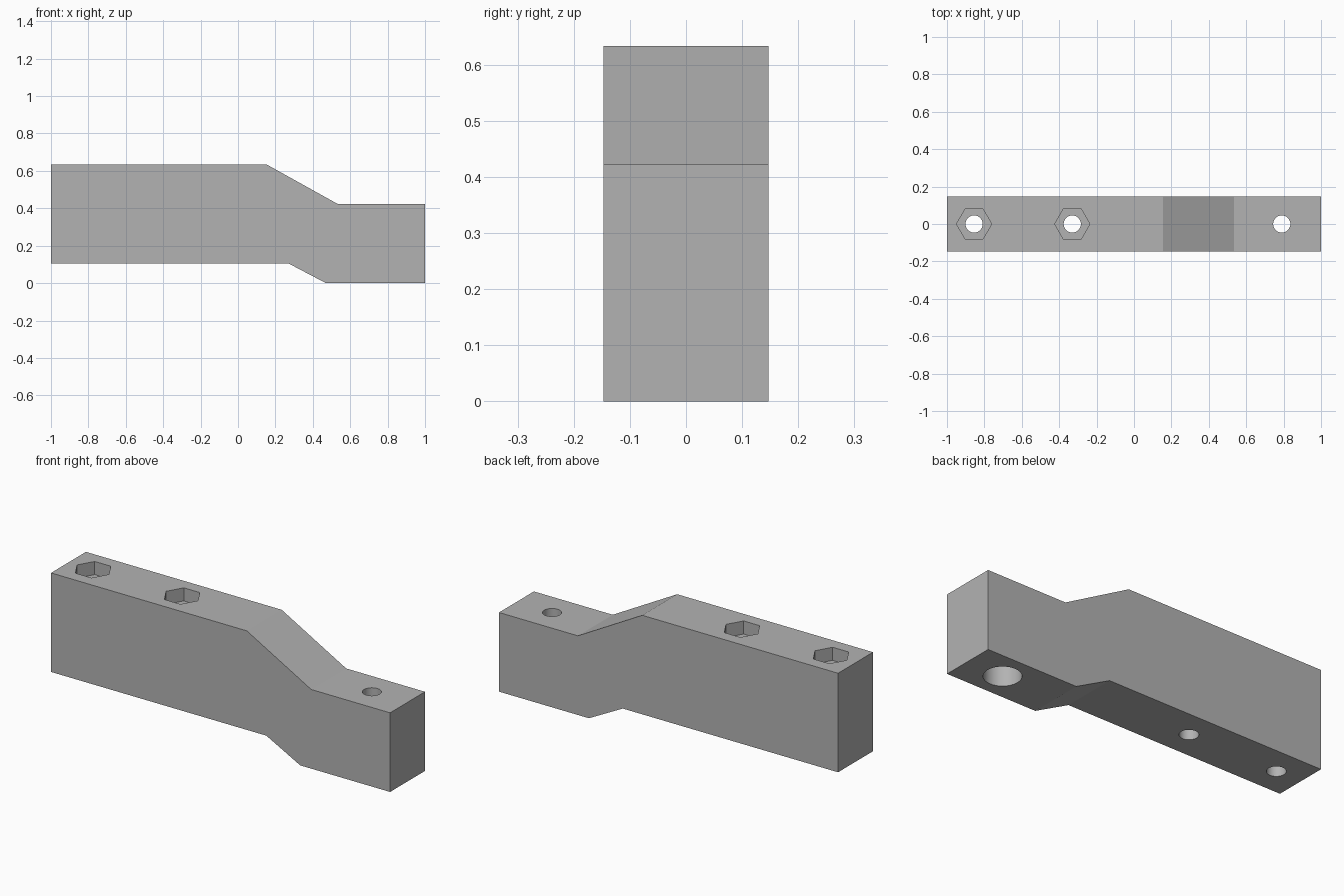
import bpy
import bmesh
import math

cube = bpy.data.objects.get("Cube")
if cube:
    bpy.data.objects.remove(cube, do_unlink=True)

HALF_DEPTH = 0.147
TOP = 0.633
STEP_TOP = 0.422
BELLY = 0.105

grey = bpy.data.materials.new("mid grey")
grey.use_nodes = True
colour = (0.45, 0.45, 0.45, 1)
grey.diffuse_color = colour
grey.node_tree.nodes["Principled BSDF"].inputs["Base Color"].default_value = colour


def add_object(name, bm):
    bmesh.ops.recalc_face_normals(bm, faces=bm.faces)
    mesh = bpy.data.meshes.new(name)
    bm.to_mesh(mesh)
    bm.free()
    mesh.materials.append(grey)
    obj = bpy.data.objects.new(name, mesh)
    bpy.context.collection.objects.link(obj)
    return obj


# Cranked bar: side profile extruded through its depth
profile = [(-1, BELLY), (0.27, BELLY), (0.47, 0), (1, 0),
           (1, STEP_TOP), (0.535, STEP_TOP), (0.155, TOP), (-1, TOP)]
bm = bmesh.new()
side = bm.faces.new([bm.verts.new((x, -HALF_DEPTH, z)) for x, z in profile])
result = bmesh.ops.extrude_face_region(bm, geom=[side])
moved = [v for v in result["geom"] if isinstance(v, bmesh.types.BMVert)]
bmesh.ops.translate(bm, vec=(0, 2 * HALF_DEPTH, 0), verts=moved)
bar = add_object("cranked_bar", bm)


def cut(name, x, radius, low, high, sides=40):
    """Cut a vertical round or polygonal hole into the bar."""
    bm = bmesh.new()
    bmesh.ops.create_cone(bm, cap_ends=True, segments=sides, radius1=radius,
                          radius2=radius, depth=high - low)
    if sides == 6:
        # Put two hexagon corners on the length axis
        corner = bm.verts[:][0].co
        turn = -math.atan2(corner.y, corner.x)
        for v in bm.verts:
            angle = math.atan2(v.co.y, v.co.x) + turn
            v.co.x, v.co.y = radius * math.cos(angle), radius * math.sin(angle)
    bmesh.ops.translate(bm, vec=(x, 0, (low + high) / 2), verts=bm.verts)
    cutter = add_object(name, bm)
    cutter.hide_render = True
    mod = bar.modifiers.new(name, "BOOLEAN")
    mod.operation = "DIFFERENCE"
    mod.solver = "EXACT"
    mod.object = cutter
    bpy.context.view_layer.objects.active = bar
    bpy.ops.object.modifier_apply(modifier=mod.name)
    bpy.data.objects.remove(cutter, do_unlink=True)


# Bolt holes with hexagonal nut pockets in the raised end
for x in (-0.855, -0.33):
    cut("bolt_hole", x, 0.046, -0.1, 0.8)
    cut("nut_pocket", x, 0.094, TOP - 0.07, 0.8, sides=6)

# Bolt hole with a round counterbore underneath the low end
cut("end_hole", 0.79, 0.046, -0.1, 0.8)
cut("counterbore", 0.79, 0.09, -0.1, 0.21)

# Smooth hole walls, crisp body edges
bpy.ops.object.select_all(action="DESELECT")
bar.select_set(True)
bpy.context.view_layer.objects.active = bar
bpy.ops.object.shade_smooth_by_angle(angle=math.radians(25))
